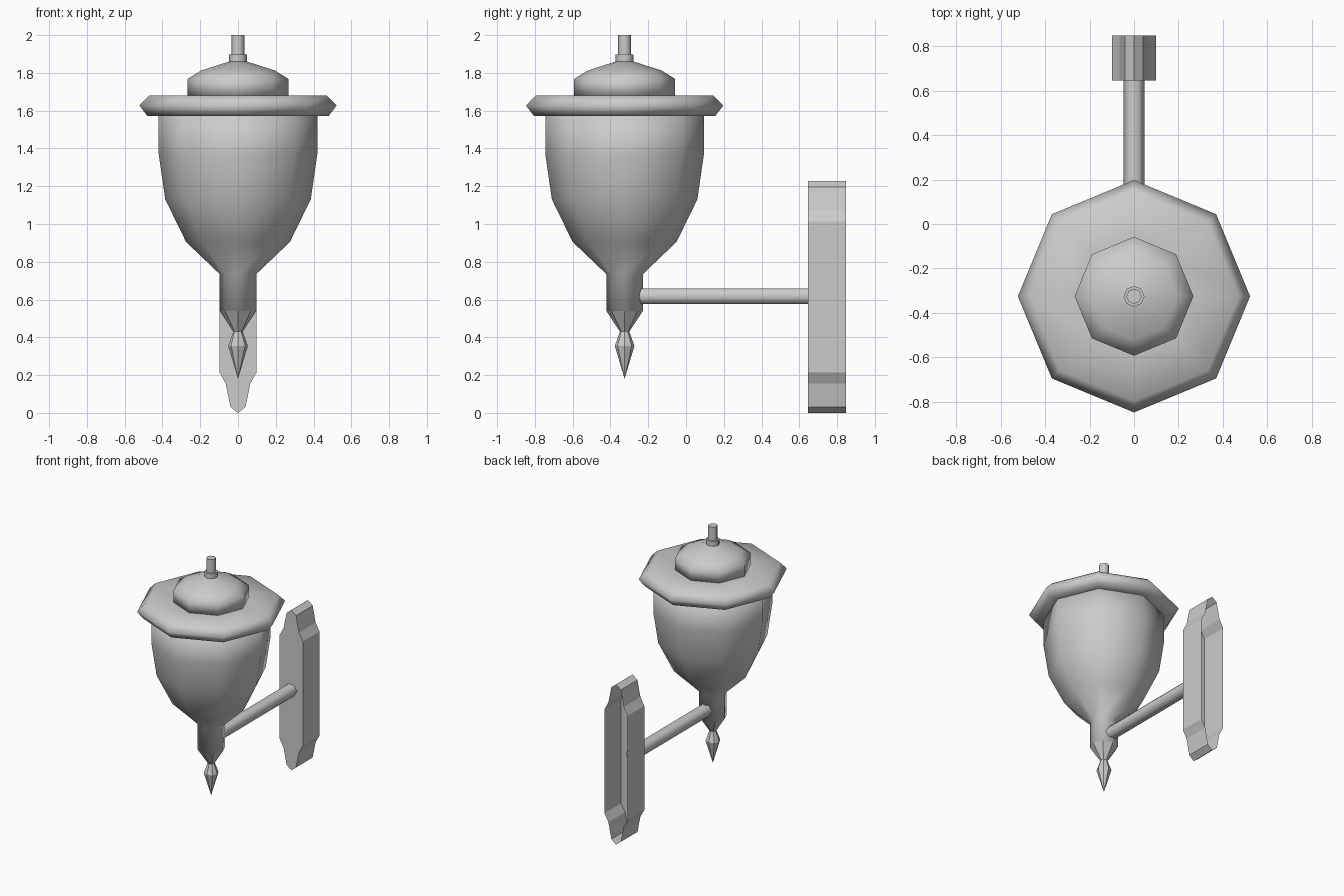
import bpy, bmesh
from math import cos, sin, pi

if "Cube" in bpy.data.objects:
    bpy.data.objects.remove(bpy.data.objects["Cube"])

AXIS_Y = -0.325

metal = bpy.data.materials.new("plain_grey")
metal.use_nodes = True
GREY = (0.6, 0.6, 0.6, 1)
metal.diffuse_color = GREY
metal.node_tree.nodes["Principled BSDF"].inputs["Base Color"].default_value = GREY


def finish(name, bm, smooth, normals=True):
    if normals:
        bmesh.ops.recalc_face_normals(bm, faces=bm.faces)
    for f in bm.faces:
        f.smooth = smooth
    mesh = bpy.data.meshes.new(name)
    bm.to_mesh(mesh)
    bm.free()
    mesh.materials.append(metal)
    ob = bpy.data.objects.new(name, mesh)
    bpy.context.collection.objects.link(ob)
    return ob


def lathe(name, profile, smooth=True, sides=8):
    """Turn (radius, height) points about the lantern axis; end radius 0 gives a tip."""
    bm = bmesh.new()
    rings = []
    for r, z in profile:
        if r == 0:
            rings.append([bm.verts.new((0, AXIS_Y, z))] * sides)
        else:
            rings.append([bm.verts.new((r * cos(2 * pi * i / sides),
                                        AXIS_Y + r * sin(2 * pi * i / sides), z))
                          for i in range(sides)])
    for a, b in zip(rings, rings[1:]):
        for i in range(sides):
            j = (i + 1) % sides
            corners = list(dict.fromkeys((a[i], a[j], b[j], b[i])))
            bm.faces.new(corners)
    for ring, (r, z) in ((rings[0], profile[0]), (rings[-1], profile[-1])):
        if r:
            bm.faces.new(ring)
    return finish(name, bm, smooth)


# Lantern body, from finial to top stem
lathe("finial", [(0, 0.18), (0.052, 0.355), (0.025, 0.43), (0.097, 0.54)], smooth=False)
lathe("bowl", [(0.097, 0.54), (0.097, 0.735), (0.275, 0.905), (0.385, 1.13),
               (0.42, 1.37), (0.42, 1.6)])
lathe("rim", [(0.40, 1.572), (0.48, 1.572), (0.522, 1.627), (0.47, 1.68), (0.25, 1.68)])
lathe("dome", [(0.267, 1.675), (0.267, 1.768), (0.195, 1.813), (0.047, 1.86)])
for name, r, low, high in (("collar", 0.047, 1.85, 1.897), ("stem", 0.034, 1.89, 2.0)):
    part = lathe(name, [(r, low), (r, high)])
    for f in part.data.polygons:
        f.use_smooth = len(f.vertices) == 4

# Six-sided arm from the neck to the wall plate
bm = bmesh.new()
ends = [[bm.verts.new((0.048 * cos(pi * i / 3), y, 0.617 + 0.048 * sin(pi * i / 3)))
         for i in range(6)] for y in (-0.3, 0.665)]
for i in range(6):
    bm.faces.new((ends[0][i], ends[0][i - 1], ends[1][i - 1], ends[1][i]))
for end in ends:
    bm.faces.new(end)
arm = finish("arm", bm, True)
for f in arm.data.polygons:
    f.use_smooth = len(f.vertices) == 4

# Wall plate: a shell with an open back, mirrored from a quarter outline
HEIGHT = 1.228
quarter = [(0.04, 0.032), (0.065, 0.155), (0.098, 0.215)]
right = [(0, 0)] + quarter + [(x, HEIGHT - z) for x, z in reversed(quarter)] + [(0, HEIGHT)]
outline = right + [(-x, z) for x, z in reversed(right[1:-1])]
bm = bmesh.new()
front = [bm.verts.new((x, 0.645, z)) for x, z in outline]
back = [bm.verts.new((x, 0.847, z)) for x, z in outline]
bm.faces.new(front)
for i in range(len(front)):
    bm.faces.new((front[i], front[i - 1], back[i - 1], back[i]))
finish("wall_plate", bm, False, normals=False)
